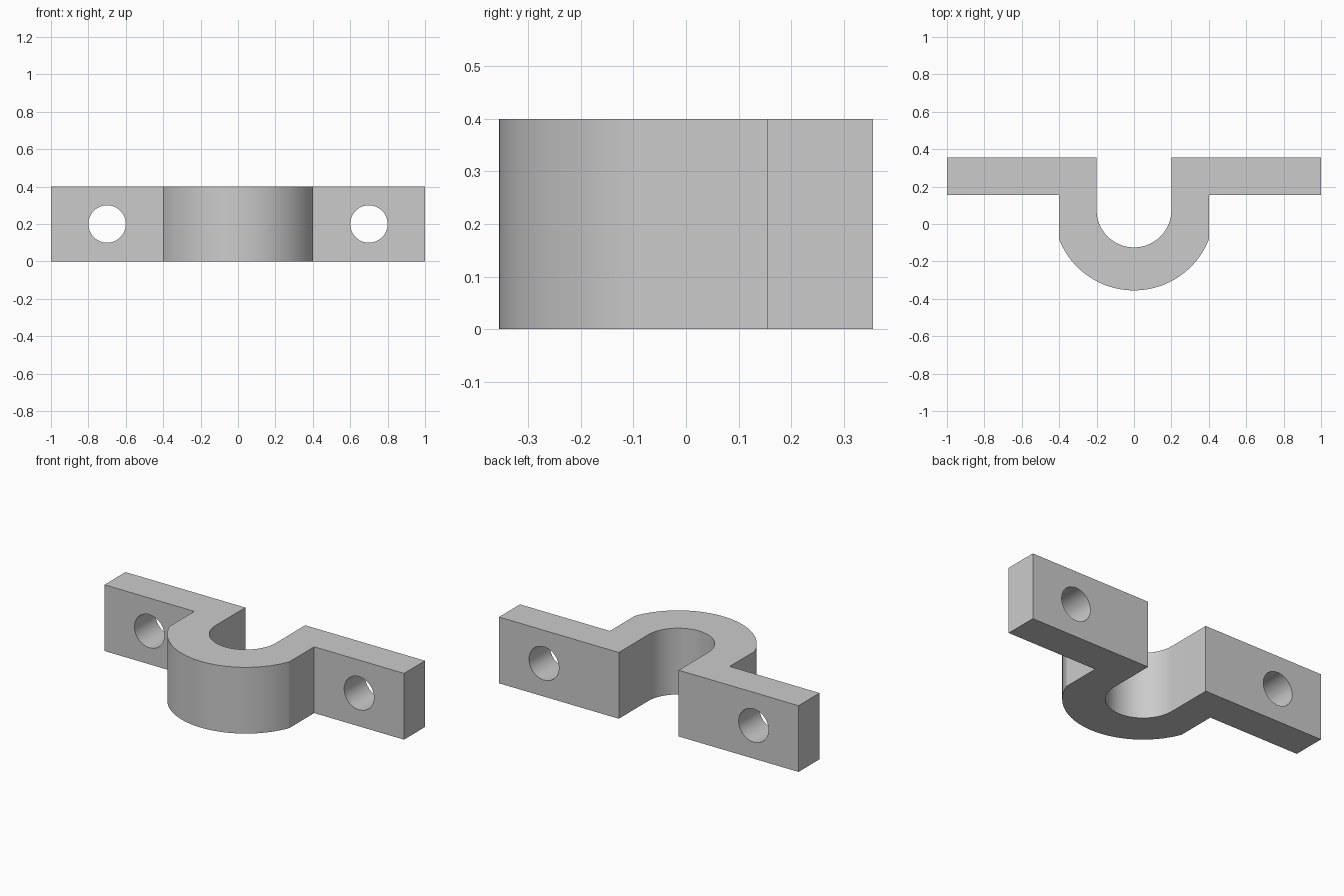
import bpy, bmesh
from math import radians, sin, cos, asin, pi
from mathutils import Matrix

cube = bpy.data.objects.get("Cube")
if cube:
    bpy.data.objects.remove(cube, do_unlink=True)

HEIGHT = 0.4
BACK, LUG_FRONT = 0.355, 0.155     # back and front planes of the lugs
CENTRE_Y = 0.075                   # axis of the saddle
INNER_R, OUTER_R = 0.2, 0.43
OUTER_X = 0.4                      # half width of the saddle

grey = bpy.data.materials.new("plain grey")
grey.use_nodes = True
colour = (0.6, 0.6, 0.6, 1)
grey.diffuse_color = colour
grey.node_tree.nodes["Principled BSDF"].inputs["Base Color"].default_value = colour


def arc(radius, start, end, steps):
    """Points along an arc around the saddle axis."""
    angles = [start + (end - start) * i / steps for i in range(steps + 1)]
    return [(radius * cos(a), CENTRE_Y + radius * sin(a)) for a in angles]


def make_object(name, bm):
    bmesh.ops.recalc_face_normals(bm, faces=bm.faces)
    mesh = bpy.data.meshes.new(name)
    bm.to_mesh(mesh)
    bm.free()
    mesh.materials.append(grey)
    obj = bpy.data.objects.new(name, mesh)
    bpy.context.collection.objects.link(obj)
    return obj


# Clamp outline: left lug, outer curve, right lug, inner curve
tilt = asin((OUTER_R ** 2 - OUTER_X ** 2) ** 0.5 / OUTER_R)
outline = [(INNER_R, BACK), (1, BACK), (1, LUG_FRONT), (OUTER_X, LUG_FRONT)]
outline += arc(OUTER_R, -tilt, tilt - pi, 48)
outline += [(-OUTER_X, LUG_FRONT), (-1, LUG_FRONT), (-1, BACK), (-INNER_R, BACK)]
outline += arc(INNER_R, -pi, 0, 48)

bm = bmesh.new()
base = bm.faces.new([bm.verts.new((x, y, 0)) for x, y in outline])
top = bmesh.ops.extrude_face_region(bm, geom=[base])["geom"]
bmesh.ops.translate(bm, vec=(0, 0, HEIGHT),
                    verts=[v for v in top if isinstance(v, bmesh.types.BMVert)])
clamp = make_object("saddle_clamp", bm)

# Screw holes through both lugs
bm = bmesh.new()
for side in (-1, 1):
    place = (Matrix.Translation((side * 0.7, (BACK + LUG_FRONT) / 2, HEIGHT / 2))
             @ Matrix.Rotation(pi / 2, 4, 'X'))
    bmesh.ops.create_cone(bm, cap_ends=True, segments=48, radius1=0.1,
                          radius2=0.1, depth=0.4, matrix=place)
cutter = make_object("screw_hole_cutter", bm)
cutter.hide_render = True

cut = clamp.modifiers.new("screw holes", 'BOOLEAN')
cut.operation = 'DIFFERENCE'
cut.solver = 'EXACT'
cut.object = cutter

bpy.ops.object.select_all(action='DESELECT')
clamp.select_set(True)
bpy.context.view_layer.objects.active = clamp
bpy.ops.object.modifier_apply(modifier=cut.name)
bpy.data.objects.remove(cutter, do_unlink=True)

# Smooth curves, crisp edges
bpy.ops.object.shade_smooth_by_angle(angle=radians(15))
